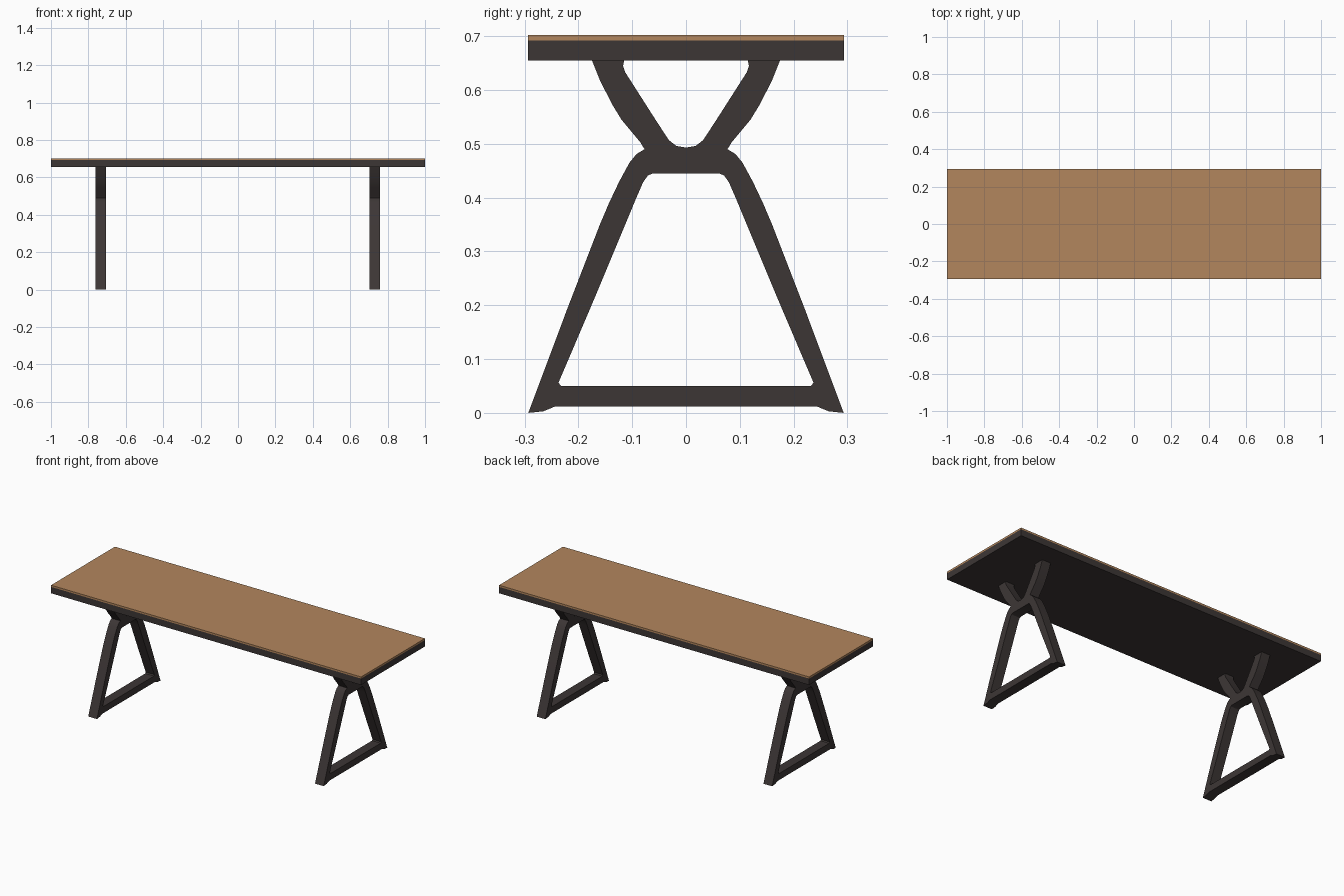
import bpy
import bmesh
from mathutils import Matrix

cube = bpy.data.objects.get("Cube")
if cube:
    bpy.data.objects.remove(cube, do_unlink=True)


def make_material(name, rgb, roughness):
    mat = bpy.data.materials.new(name)
    mat.use_nodes = True
    mat.diffuse_color = (*rgb, 1)
    shader = mat.node_tree.nodes["Principled BSDF"]
    shader.inputs["Base Color"].default_value = (*rgb, 1)
    shader.inputs["Roughness"].default_value = roughness
    return mat


wood = make_material("warm wood", (0.45, 0.24, 0.11), 0.6)
metal = make_material("dark metal", (0.046, 0.037, 0.036), 0.6)


def add_object(name, mesh, mat):
    mesh.materials.clear()
    mesh.materials.append(mat)
    obj = bpy.data.objects.new(name, mesh)
    bpy.context.collection.objects.link(obj)
    return obj


def add_slab(name, size_x, size_y, bottom, top, mat):
    mesh = bpy.data.meshes.new(name)
    bm = bmesh.new()
    bmesh.ops.create_cube(bm, size=1)
    bmesh.ops.scale(bm, vec=(size_x, size_y, top - bottom), verts=bm.verts)
    bmesh.ops.translate(bm, vec=(0, 0, (top + bottom) / 2), verts=bm.verts)
    bm.to_mesh(mesh)
    bm.free()
    return add_object(name, mesh, mat)


def mirrored(half):
    """Close a half outline, given from centre to centre, across the middle."""
    return half + [(-y, z) for y, z in reversed(half) if y > 0]


def add_frame(name, outlines, thickness, mat):
    """Extrude filled outlines in the y-z plane; inner outlines become holes."""
    curve = bpy.data.curves.new(name + " profile", "CURVE")
    curve.dimensions = "2D"
    curve.fill_mode = "BOTH"
    curve.extrude = thickness / 2
    for outline in outlines:
        spline = curve.splines.new("POLY")
        spline.points.add(len(outline) - 1)
        for point, (y, z) in zip(spline.points, outline):
            point.co = (y, z, 0, 1)
        spline.use_cyclic_u = True
    helper = bpy.data.objects.new(name + " profile", curve)
    bpy.context.collection.objects.link(helper)
    graph = bpy.context.evaluated_depsgraph_get()
    mesh = bpy.data.meshes.new_from_object(helper.evaluated_get(graph))
    bpy.data.objects.remove(helper, do_unlink=True)
    bm = bmesh.new()
    bm.from_mesh(mesh)
    bmesh.ops.remove_doubles(bm, verts=bm.verts, dist=0.0001)
    bmesh.ops.transform(bm, verts=bm.verts, matrix=Matrix(
        ((0, 0, 1, 0), (1, 0, 0, 0), (0, 1, 0, 0), (0, 0, 0, 1))))
    bmesh.ops.recalc_face_normals(bm, faces=bm.faces)
    bm.to_mesh(mesh)
    bm.free()
    return add_object(name, mesh, mat)


# Table top: dark frame with a thin wooden surface
add_slab("top_frame", 2, 0.588, 0.655, 0.692, metal)
add_slab("top_surface", 2, 0.588, 0.692, 0.702, wood)

# Leg outline: V-shaped fork above, waist, spread feet and floor bar
leg_outer = mirrored([
    (0, 0.493), (0.018, 0.496), (0.032, 0.507), (0.06, 0.55), (0.113, 0.633),
    (0.117, 0.645), (0.114, 0.658), (0.176, 0.658), (0.16, 0.618),
    (0.137, 0.573), (0.12, 0.545), (0.085, 0.503), (0.077, 0.49),
    (0.092, 0.481), (0.105, 0.465), (0.124, 0.43), (0.143, 0.39),
    (0.16, 0.35), (0.22, 0.195), (0.293, 0), (0.265, 0.003),
    (0.243, 0.012), (0, 0.012)])
leg_hole = mirrored([
    (0, 0.445), (0.062, 0.445), (0.071, 0.441), (0.08, 0.428), (0.093, 0.398),
    (0.11, 0.357), (0.17, 0.213), (0.237, 0.056), (0.232, 0.05), (0, 0.05)])

# One leg frame near each end
for side, x in (("left", 0.73), ("right", -0.733)):
    leg = add_frame(side + "_leg", [leg_outer, leg_hole], 0.056, metal)
    leg.location.x = x
    bpy.ops.object.select_all(action="DESELECT")
    leg.select_set(True)
    bpy.context.view_layer.objects.active = leg
    bpy.ops.object.shade_smooth_by_angle(angle=0.5)
